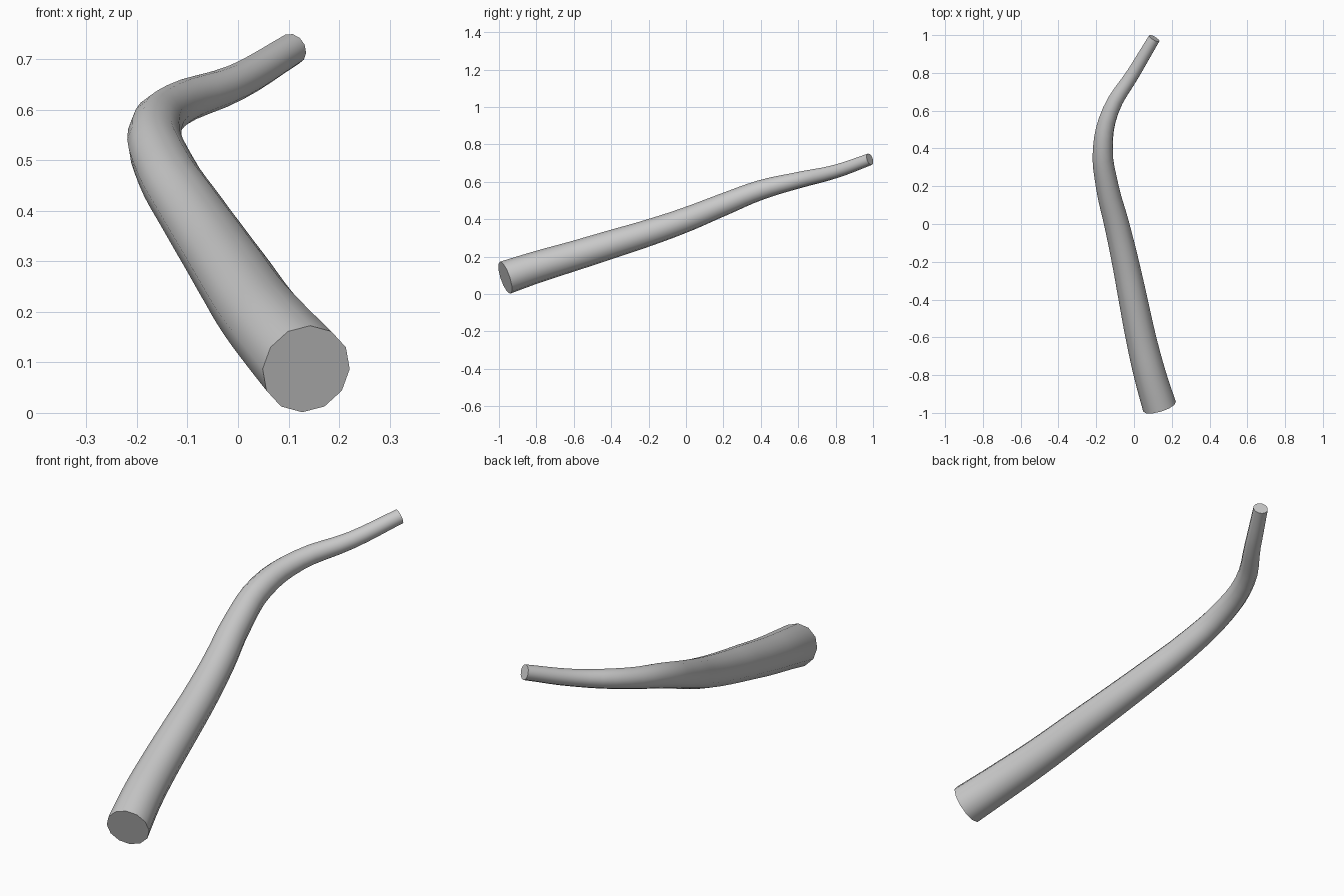
import bpy, math

if "Cube" in bpy.data.objects:
    bpy.data.objects.remove(bpy.data.objects["Cube"])

# Centreline of the branch: x, y, z, radius
path = [
    (0.135, -0.967, 0.087, 0.090),
    (0.085, -0.80, 0.143, 0.085),
    (0.036, -0.60, 0.203, 0.080),
    (-0.005, -0.40, 0.265, 0.076),
    (-0.046, -0.20, 0.327, 0.071),
    (-0.092, 0.00, 0.397, 0.066),
    (-0.142, 0.20, 0.478, 0.060),
    (-0.165, 0.40, 0.556, 0.053),
    (-0.124, 0.60, 0.608, 0.044),
    (-0.002, 0.80, 0.655, 0.036),
    (0.107, 0.983, 0.720, 0.032),
]

# Tapered round tube along a smooth curve
curve = bpy.data.curves.new("branch", "CURVE")
curve.dimensions = "3D"
curve.resolution_u = 4
curve.bevel_depth = 1.0
curve.bevel_resolution = 4
curve.use_fill_caps = True
spline = curve.splines.new("BEZIER")
spline.bezier_points.add(len(path) - 1)
for point, (x, y, z, r) in zip(spline.bezier_points, path):
    point.co = (x, y, z)
    point.radius = r
    point.handle_left_type = point.handle_right_type = "AUTO"

branch = bpy.data.objects.new("branch", curve)
bpy.context.collection.objects.link(branch)
bpy.context.view_layer.objects.active = branch
branch.select_set(True)
bpy.context.view_layer.update()

# Turn into a mesh, join the caps, keep their rims sharp
bpy.ops.object.convert(target="MESH")
bpy.ops.object.mode_set(mode="EDIT")
bpy.ops.mesh.select_all(action="SELECT")
bpy.ops.mesh.remove_doubles(threshold=0.0005)
bpy.ops.mesh.normals_make_consistent(inside=False)
bpy.ops.object.mode_set(mode="OBJECT")
bpy.ops.object.shade_smooth_by_angle(angle=math.radians(50))
